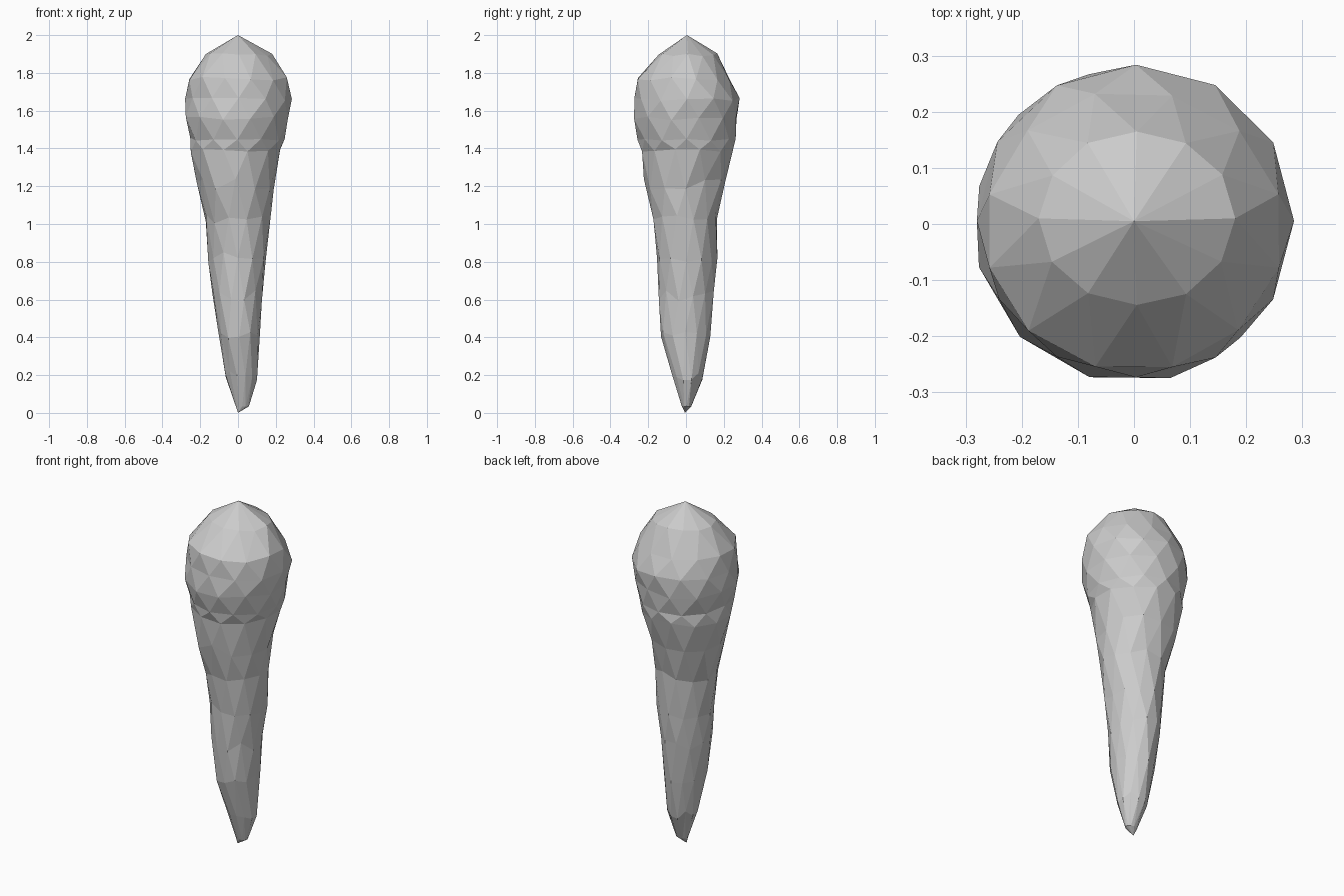
import bpy, bmesh, math, random

if "Cube" in bpy.data.objects:
    bpy.data.objects.remove(bpy.data.objects["Cube"])

random.seed(4)
SIDES = 12

stone = bpy.data.materials.new("pale grey")
stone.diffuse_color = (0.6, 0.6, 0.6, 1)
stone.use_nodes = True
stone.node_tree.nodes["Principled BSDF"].inputs["Base Color"].default_value = stone.diffuse_color

# Rings from tip to crown: z, left, right, front, back
rings = [
    (0.035, -0.012, 0.058, -0.022, 0.028),
    (0.20, -0.068, 0.102, -0.075, 0.09),
    (0.42, -0.108, 0.122, -0.138, 0.125),
    (0.62, -0.138, 0.134, -0.151, 0.150),
    (0.82, -0.157, 0.153, -0.160, 0.162),
    (1.03, -0.182, 0.178, -0.174, 0.168),
    (1.21, -0.219, 0.192, -0.218, 0.212),
    (1.39, -0.257, 0.230, -0.240, 0.257),
    (1.45, -0.256, 0.248, -0.256, 0.262),
    (1.56, -0.287, 0.272, -0.285, 0.276),
    (1.66, -0.280, 0.287, -0.275, 0.286),
    (1.77, -0.267, 0.266, -0.265, 0.240),
    (1.895, -0.170, 0.180, -0.145, 0.165),
]


def faceted_body(name):
    bm = bmesh.new()
    loops = []
    for k, (z, x0, x1, y0, y1) in enumerate(rings):
        loop = []
        for i in range(SIDES):
            a = 2 * math.pi * (i + 0.5 * (k % 2)) / SIDES
            c, s = math.cos(a), math.sin(a)
            # Shallow folds run down the tapering shaft; the head stays rounder
            fold = 0.05 if 0.1 < z < 1.3 else 0.012
            r = 1.0 + random.uniform(-fold, fold * 0.5)
            dz = random.uniform(-0.03, 0.03) if 0.1 < z < 1.3 else random.uniform(-0.01, 0.01)
            x = (x0 + x1) / 2 + (x1 - x0) / 2 * c * r
            y = (y0 + y1) / 2 + (y1 - y0) / 2 * s * r
            loop.append(bm.verts.new((x, y, z + dz * (z > 0.1))))
        loops.append(loop)

    # Staggered triangles join neighbouring rings
    for k in range(len(loops) - 1):
        lo, hi = loops[k], loops[k + 1]
        for i in range(SIDES):
            j = (i + 1) % SIDES
            if k % 2 == 0:
                bm.faces.new((lo[i], lo[j], hi[i]))
                bm.faces.new((lo[j], hi[j], hi[i]))
            else:
                bm.faces.new((lo[i], lo[j], hi[j]))
                bm.faces.new((lo[i], hi[j], hi[i]))

    # Pointed tip and crown
    tip = bm.verts.new((0.0, -0.005, 0.0))
    crown = bm.verts.new((0.0, 0.005, 2.0))
    for i in range(SIDES):
        j = (i + 1) % SIDES
        bm.faces.new((loops[0][j], loops[0][i], tip))
        bm.faces.new((loops[-1][i], loops[-1][j], crown))
    bmesh.ops.recalc_face_normals(bm, faces=bm.faces)
    mesh = bpy.data.meshes.new(name)
    bm.to_mesh(mesh)
    bm.free()
    mesh.materials.append(stone)
    obj = bpy.data.objects.new(name, mesh)
    bpy.context.collection.objects.link(obj)
    return obj


faceted_body("round_headed_spike")
